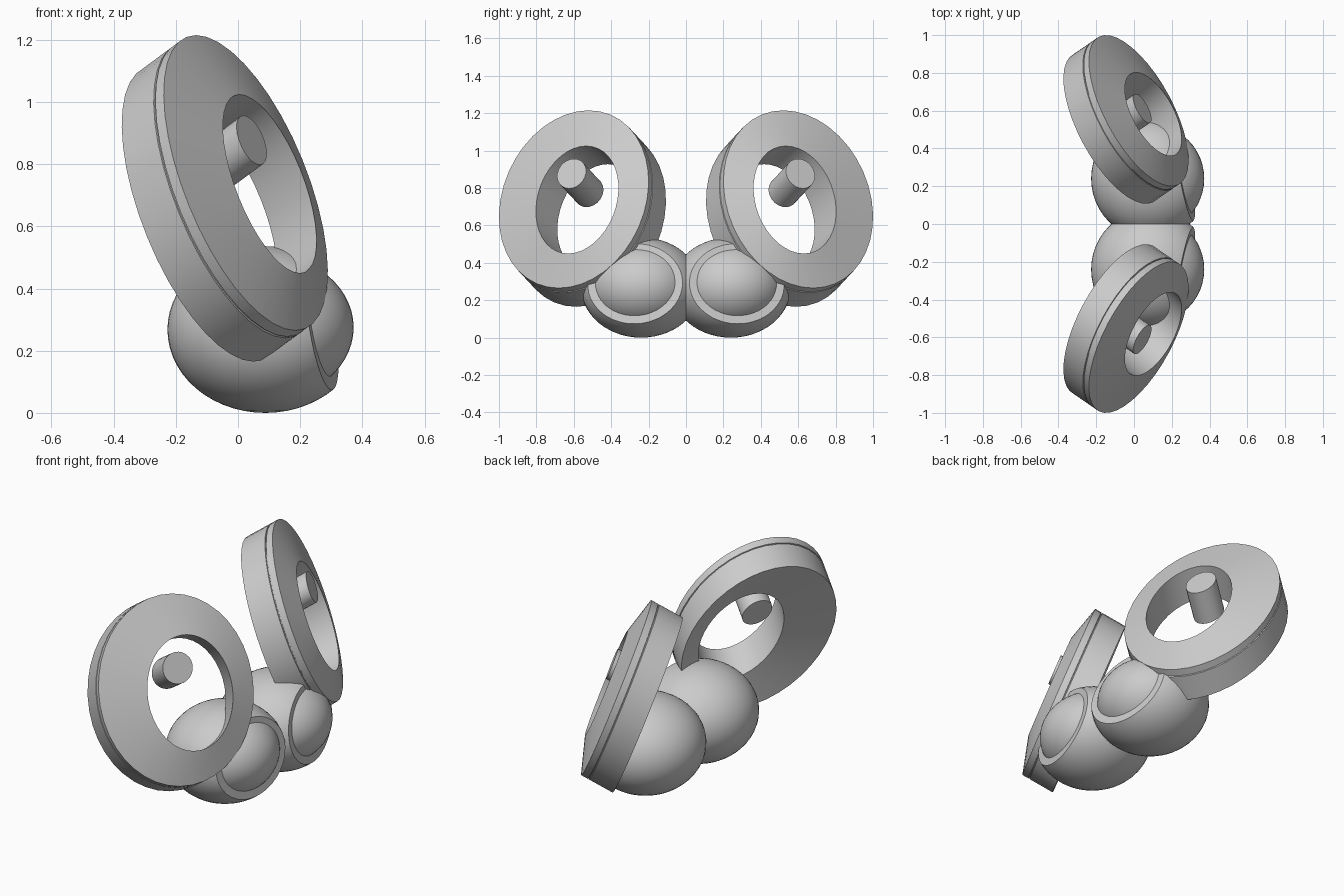
import bpy, bmesh, math
from mathutils import Vector

cube = bpy.data.objects.get("Cube")
if cube:
    bpy.data.objects.remove(cube, do_unlink=True)

grey = bpy.data.materials.new("plain grey")
grey.use_nodes = True
COLOUR = (0.6, 0.6, 0.6, 1)
grey.diffuse_color = COLOUR
grey.node_tree.nodes["Principled BSDF"].inputs["Base Color"].default_value = COLOUR

# Shared tilted frame of the ring: two in-plane axes and the depth direction
CENTRE = Vector((0.025, 0.6, 0.74))
ACROSS = Vector((-0.21, 0.392, 0))
UP = Vector((-0.16, -0.08, 0.475))
DEPTH = Vector((-0.135, -0.093, -0.1))


def finish(name, bm, side):
    """Mirror to the wanted side, fix normals and add to the scene."""
    for v in bm.verts:
        v.co.y *= side
    bmesh.ops.recalc_face_normals(bm, faces=bm.faces)
    mesh = bpy.data.meshes.new(name)
    bm.to_mesh(mesh)
    bm.free()
    mesh.materials.append(grey)
    obj = bpy.data.objects.new(name, mesh)
    bpy.context.collection.objects.link(obj)
    bpy.ops.object.select_all(action="DESELECT")
    obj.select_set(True)
    bpy.context.view_layer.objects.active = obj
    bpy.ops.object.shade_smooth_by_angle(angle=math.radians(30))


def loop(bm, centre, across, up, count):
    verts = []
    for i in range(count):
        a = math.tau * i / count
        verts.append(bm.verts.new(
            centre + ACROSS * across * math.cos(a) + UP * up * math.sin(a)))
    return verts


def bridge(bm, a, b):
    for i in range(len(a)):
        j = (i + 1) % len(a)
        bm.faces.new((a[i], a[j], b[j], b[i]))


def ring(name, side):
    bm = bmesh.new()
    # outer wall as (radius, depth), with a fine groove near the front
    wall = [(1, 0), (1, 0.2), (0.988, 0.21), (0.988, 0.23), (1, 0.24), (1, 1)]
    loops = [loop(bm, CENTRE + DEPTH * d, r, r, 40) for r, d in wall]
    # oval hole, set forward of the rim at the back and the front
    for shift in (DEPTH + Vector((0.085, -0.04, 0)), Vector((0.077, -0.018, -0.003))):
        loops.append(loop(bm, CENTRE + shift, 0.55, 0.605, 40))
    for i, a in enumerate(loops):
        bridge(bm, a, loops[(i + 1) % len(loops)])
    finish(name, bm, side)


def peg(name, side):
    bm = bmesh.new()
    cap = Vector((0.044, 0.612, 0.877))
    front = loop(bm, cap, 0.195, 0.167, 24)
    back = loop(bm, cap + DEPTH, 0.195, 0.167, 24)
    bridge(bm, front, back)
    bm.faces.new(front)
    bm.faces.new(back)
    finish(name, bm, side)


def ball(name, side, centre, radii, cut=None):
    """Flattened ball, clipped at the middle, optionally cut to a flat rim."""
    bm = bmesh.new()
    bmesh.ops.create_uvsphere(bm, u_segments=48, v_segments=28, radius=1)
    for v in bm.verts:
        v.co = Vector(centre) + Vector(v.co[i] * radii[i] for i in range(3))

    def trim(point, normal):
        return bmesh.ops.bisect_plane(
            bm, geom=bm.verts[:] + bm.edges[:] + bm.faces[:],
            plane_co=point, plane_no=normal, clear_outer=True)["geom_cut"]

    if cut:
        edges = [e for e in trim(*cut) if isinstance(e, bmesh.types.BMEdge)]
        bmesh.ops.edgeloop_fill(bm, edges=edges)
    trim((0, 0, 0), (0, -1, 0))
    finish(name, bm, side)


for place, side in (("front", -1), ("rear", 1)):
    ring(place + "_ring", side)
    peg(place + "_peg", side)
    ball(place + "_lid", side, (0.088, 0.24, 0.268), (0.315, 0.32, 0.268),
         cut=((0.36, 0, 0), (1, 0.17, 0.15)))
    ball(place + "_eyeball", side, (0.084, 0.24, 0.275), (0.288, 0.288, 0.237))
